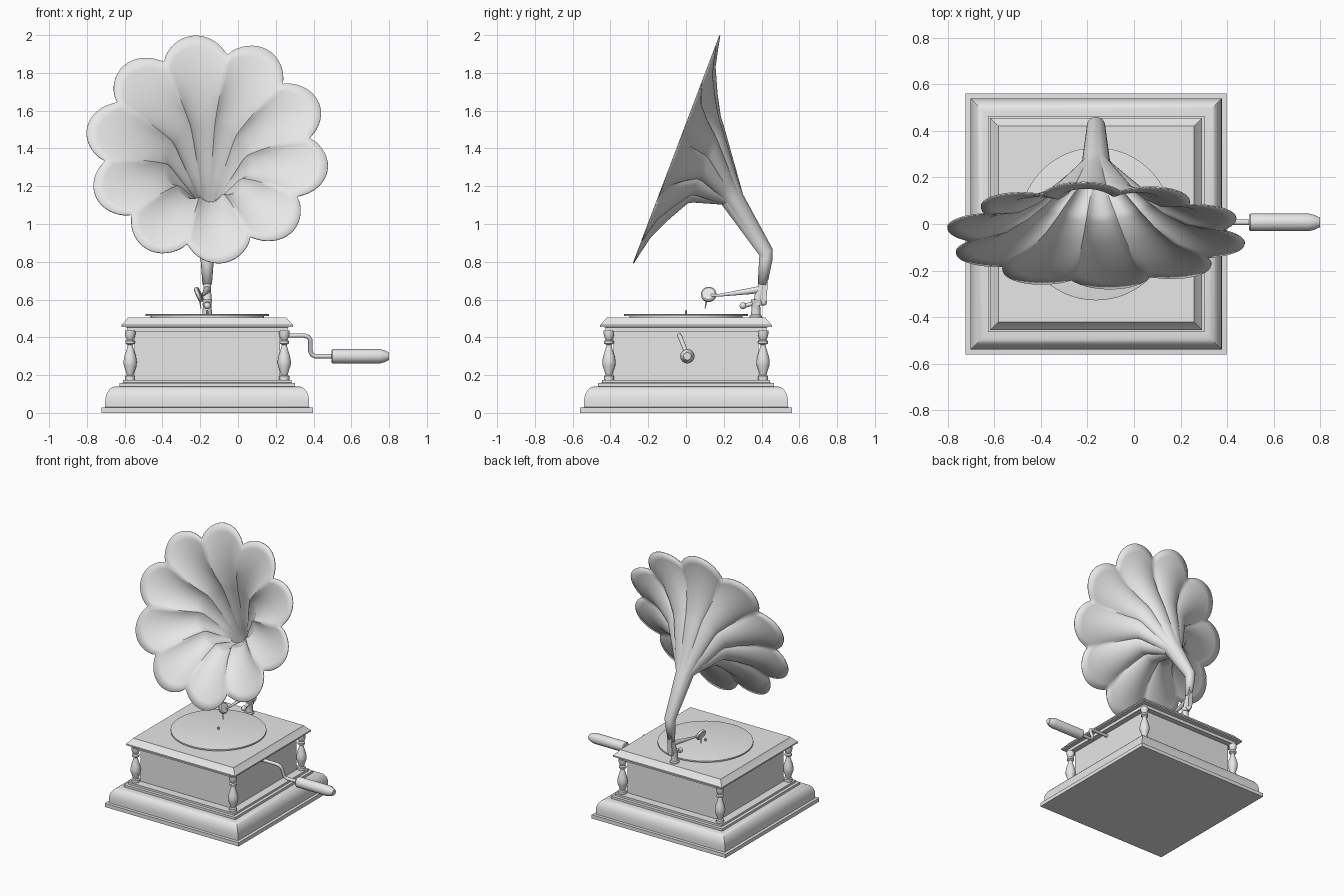
import bpy, bmesh, math
from mathutils import Vector

if "Cube" in bpy.data.objects:
    bpy.data.objects.remove(bpy.data.objects["Cube"])

CX = -0.163  # centre line of cabinet and horn
grey = bpy.data.materials.new("light_grey")
grey.diffuse_color = (0.8, 0.8, 0.8, 1)
grey.use_nodes = True
grey.node_tree.nodes["Principled BSDF"].inputs["Base Color"].default_value = grey.diffuse_color


def loft(name, rings, caps=True, angle=35):
    """Skin a list of equal-length closed rings of points."""
    bm = bmesh.new()
    vs = [[bm.verts.new(p) for p in ring] for ring in rings]
    n = len(vs[0])
    for a, b in zip(vs, vs[1:]):
        for i in range(n):
            j = (i + 1) % n
            bm.faces.new((a[i], a[j], b[j], b[i]))
    if caps:
        bm.faces.new(vs[0][::-1])
        bm.faces.new(vs[-1])
    bmesh.ops.recalc_face_normals(bm, faces=bm.faces)
    me = bpy.data.meshes.new(name)
    bm.to_mesh(me)
    bm.free()
    me.materials.append(grey)
    ob = bpy.data.objects.new(name, me)
    bpy.context.collection.objects.link(ob)
    bpy.ops.object.select_all(action='DESELECT')
    ob.select_set(True)
    bpy.context.view_layer.objects.active = ob
    bpy.ops.object.shade_smooth_by_angle(angle=math.radians(angle))
    return ob


def circle(c, r, u, v, n):
    return [Vector(c) + r * (math.cos(t) * u + math.sin(t) * v)
            for t in (2 * math.pi * i / n for i in range(n))]


def lathe(name, origin, axis, profile, n=20):
    """Turned part: profile is (radius, distance along axis)."""
    axis = Vector(axis).normalized()
    u = axis.orthogonal().normalized()
    v = axis.cross(u)
    return loft(name, [circle(Vector(origin) + axis * h, r, u, v, n) for r, h in profile])


def pipe(name, pts, radii, n=16):
    """Round tube through points lying in one plane, mitred at the corners."""
    pts = [Vector(p) for p in pts]
    dirs = [(b - a).normalized() for a, b in zip(pts, pts[1:])]
    tang = [dirs[0]] + [(a + b).normalized() for a, b in zip(dirs, dirs[1:])] + [dirs[-1]]
    u = dirs[0].orthogonal().normalized()
    rings = []
    for p, t, r in zip(pts, tang, radii):
        u = (u - t * u.dot(t)).normalized()
        rings.append(circle(p, r, u, t.cross(u), n))
    return loft(name, rings)


def moulding(name, profile):
    """Square moulding: profile is (half width, z)."""
    return loft(name, [[(CX + sx * h, sy * h, z) for sx, sy in
                        ((-1, -1), (1, -1), (1, 1), (-1, 1))] for h, z in profile])


# Cabinet: plinth, body and lid
ogee = [(0.485 + 0.055 * math.cos(a), 0.06 + 0.08 * math.sin(a))
        for a in (math.radians(15 * i) for i in range(7))]
moulding("plinth", [(0.56, 0), (0.56, 0.028), (0.54, 0.03)] + ogee +
         [(0.465, 0.141), (0.465, 0.158), (0.445, 0.16), (0.445, 0.175)])
moulding("cabinet_body", [(0.385, 0.17), (0.385, 0.435)])
moulding("lid", [(0.425, 0.43), (0.425, 0.453), (0.455, 0.455), (0.455, 0.465),
                 (0.448, 0.472), (0.425, 0.497), (0.42, 0.505)])

# Turned corner columns
baluster = [(0.027, 0.17), (0.027, 0.195), (0.018, 0.2), (0.022, 0.215), (0.034, 0.25),
            (0.036, 0.27), (0.031, 0.3), (0.018, 0.34), (0.013, 0.36), (0.026, 0.368),
            (0.026, 0.38), (0.018, 0.387), (0.024, 0.4), (0.028, 0.415), (0.028, 0.435)]
for sx in (-1, 1):
    for sy in (-1, 1):
        lathe("corner_column", (CX + sx * 0.408, sy * 0.408, 0), (0, 0, 1), baluster)

# Turntable, record and spindle
lathe("turntable", (CX, 0, 0.5), (0, 0, 1), [(0.30, 0), (0.30, 0.012)], 48)
lathe("record", (CX, 0, 0.512), (0, 0, 1), [(0.328, 0), (0.328, 0.01), (0.32, 0.012)], 64)
lathe("spindle", (CX, 0, 0.52), (0, 0, 1), [(0.006, 0), (0.006, 0.02), (0.002, 0.025)], 10)

# Crank
pipe("crank_rod", [(0.2, -0.035, 0.41), (0.35, -0.035, 0.41), (0.373, -0.03, 0.402),
                   (0.383, -0.025, 0.385), (0.383, 0.0, 0.325), (0.392, 0.005, 0.307),
                   (0.41, 0.007, 0.3), (0.51, 0.007, 0.3)], [0.012] * 8, 12)
lathe("crank_handle", (0.495, 0.007, 0.3), (1, 0, 0),
      [(0.033, 0), (0.038, 0.006), (0.038, 0.255), (0.032, 0.28), (0.02, 0.305)], 24)

# Flower horn: ten scalloped petals narrowing into the neck
N = 160
X, UP, BACK = Vector((1, 0, 0)), Vector((0, 0.355, 0.935)), Vector((0, 0.935, -0.355))
RIM = Vector((CX, -0.05, 1.395))


def petal_ring(t, valley, tip):
    ring = []
    for i in range(N):
        a = 2 * math.pi * i / N
        k = abs(math.cos(5 * (a - math.radians(97)))) ** 0.75
        r = valley + (tip - valley) * k
        ring.append(RIM + BACK * t + r * (math.cos(a) * X + math.sin(a) * UP))
    return ring


bell = [petal_ring(*p) for p in ((0, 0.54, 0.648), (0.012, 0.48, 0.59), (0.035, 0.38, 0.485),
                                 (0.095, 0.285, 0.355), (0.155, 0.215, 0.245))]
throat_up = Vector((0, 0.91, 0.41))
neck = [circle((CX, 0.245, 1.13), 0.06, X, throat_up, N)]
start = petal_ring(0.165, 0.205, 0.235)
middle = [[a.lerp(b, f) for a, b in zip(start, neck[0])] for f in (0.1, 0.4, 0.7)]
elbow = [circle((CX, 0.424, 0.85), 0.036, X, Vector((0, 0.9, 0.436)), N),
         circle((CX, 0.422, 0.81), 0.032, X, Vector((0, 1, -0.1)), N),
         circle((CX, 0.405, 0.68), 0.022, X, Vector((0, 1, -0.1)), N)]
horn = loft("flower_horn", bell + middle + neck + elbow, caps=False, angle=40)
wall = horn.modifiers.new("wall", 'SOLIDIFY')
wall.thickness = 0.006
wall.offset = 0

# Support post with bracket
pipe("lower_elbow", [(CX, 0.407, 0.7), (CX, 0.398, 0.66), (CX, 0.385, 0.62), (CX, 0.38, 0.57)],
     [0.022, 0.02, 0.022, 0.024])
lathe("support_post", (CX, 0.37, 0.5), (0, 0, 1),
      [(0.033, 0), (0.033, 0.012), (0.026, 0.02), (0.022, 0.08), (0.027, 0.09), (0.027, 0.1)])
loft("support_plate", [[(CX + sx * 0.018, y, z) for sx, y in
                        ((-1, y0), (1, y0), (1, y1), (-1, y1))]
                       for y0, y1, z in ((0.395, 0.425, 0.59), (0.41, 0.44, 0.77))])
pipe("bracket", [(CX, 0.31, 0.568), (CX, 0.34, 0.575), (CX, 0.37, 0.588), (CX, 0.41, 0.588)],
     [0.012, 0.011, 0.014, 0.014], 12)
ball = [(0.018 * math.sin(a) + 0.0005, -0.018 * math.cos(a))
        for a in (math.pi * i / 8 for i in range(9))]
for y, z in ((0.302, 0.567), (0.41, 0.585)):
    lathe("bracket_knob", (CX, y, z), (0, 0, 1), ball, 14)

# Tone arm and sound box
pipe("tone_arm", [(CX, 0.4, 0.655), (CX - 0.005, 0.34, 0.645), (CX - 0.025, 0.17, 0.622),
                  (CX - 0.032, 0.13, 0.622)], [0.019, 0.017, 0.007, 0.007], 12)
lathe("sound_box", (CX - 0.045, 0.12, 0.627), (0.9, -0.1, 0.4),
      [(0.034, -0.012), (0.041, -0.007), (0.041, 0.007), (0.034, 0.012)], 24)
lathe("needle", (CX - 0.04, 0.11, 0.6), (0.15, -0.2, -1), [(0.005, 0), (0.002, 0.05)], 8)
